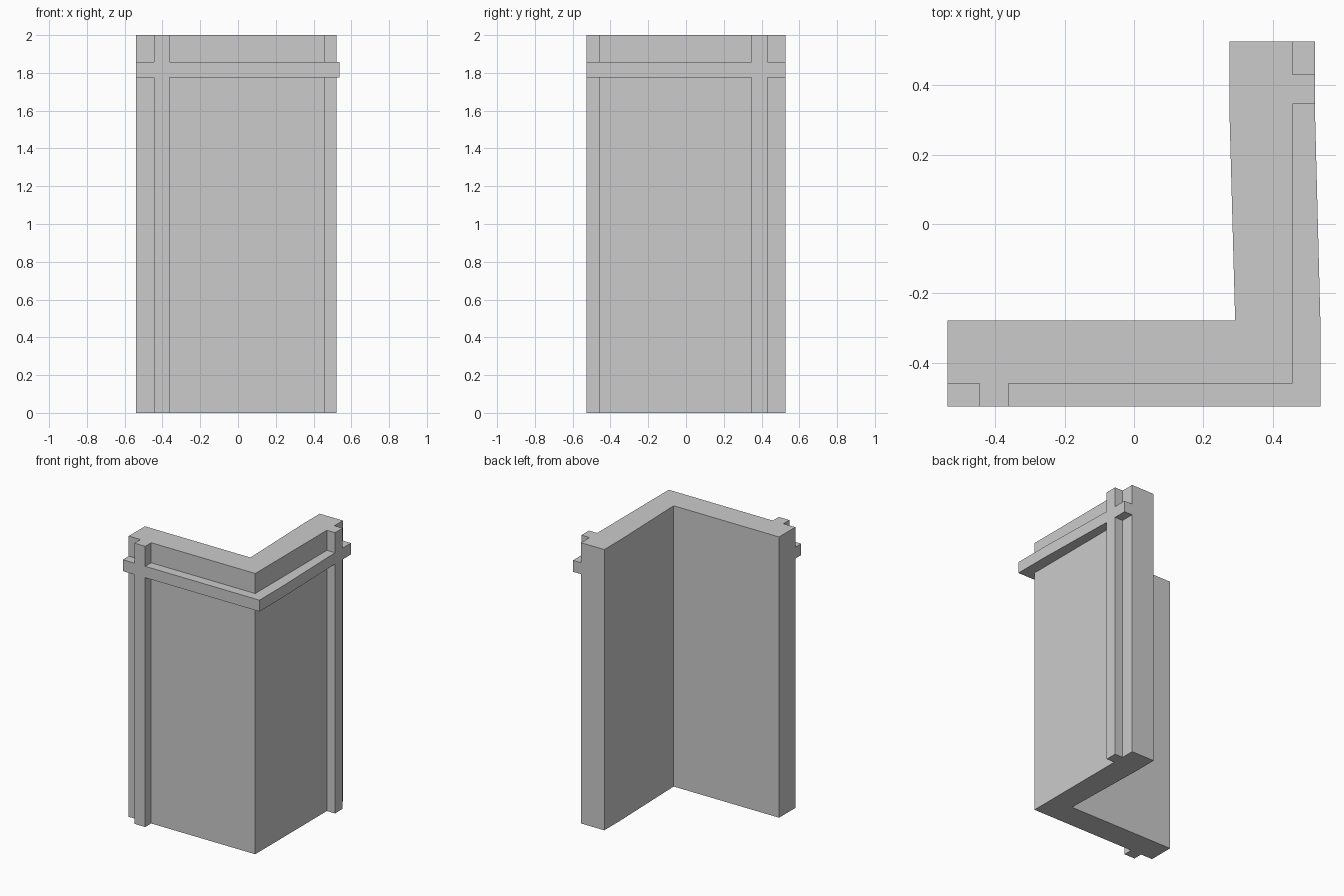
import bpy, bmesh

if "Cube" in bpy.data.objects:
    bpy.data.objects.remove(bpy.data.objects["Cube"])


def prism(name, outline, z0, z1):
    """Extrude a plan outline from z0 up to z1."""
    bm = bmesh.new()
    face = bm.faces.new([bm.verts.new((x, y, z0)) for x, y in outline])
    top = bmesh.ops.extrude_face_region(bm, geom=[face])["geom"]
    bmesh.ops.translate(bm, vec=(0, 0, z1 - z0),
                        verts=[v for v in top if isinstance(v, bmesh.types.BMVert)])
    bmesh.ops.recalc_face_normals(bm, faces=bm.faces)
    mesh = bpy.data.meshes.new(name)
    bm.to_mesh(mesh)
    bm.free()
    obj = bpy.data.objects.new(name, mesh)
    bpy.context.collection.objects.link(obj)
    return obj


def rect(x0, x1, y0, y1):
    return [(x0, y0), (x1, y0), (x1, y1), (x0, y1)]


L, B = -0.539, 0.527        # left wall end, back wall end
OX, OY = 0.458, -0.46       # outer wall faces
FRONT, SIDE = -0.527, 0.522  # trim faces

# L-shaped corner wall, with a slightly slanted inner face
wall = prism("corner_wall", [
    (L, OY), (OX, OY), (OX, B), (0.275, B), (0.275, 0.346),
    (0.292, -0.278), (L, -0.278)], 0, 2)

# Trim: two full-height posts and a rail wrapping the corner
trim = [
    prism("front_post", rect(-0.446, -0.362, FRONT, OY + 0.05), 0, 2),
    prism("side_post", rect(OX - 0.05, SIDE, 0.346, 0.431), 0, 2),
    prism("rail", [
        (L, FRONT), (0.538, FRONT), (0.538, -0.278), (SIDE, 0.346), (SIDE, B),
        (OX - 0.05, B), (OX - 0.05, OY + 0.05), (L, OY + 0.05)], 1.776, 1.857),
]

# Merge the trim into the wall as one clean solid
bpy.context.view_layer.objects.active = wall
for part in trim:
    mod = wall.modifiers.new("join_" + part.name, "BOOLEAN")
    mod.operation = "UNION"
    mod.solver = "EXACT"
    mod.object = part
    bpy.ops.object.modifier_apply(modifier=mod.name)
    bpy.data.objects.remove(part)
